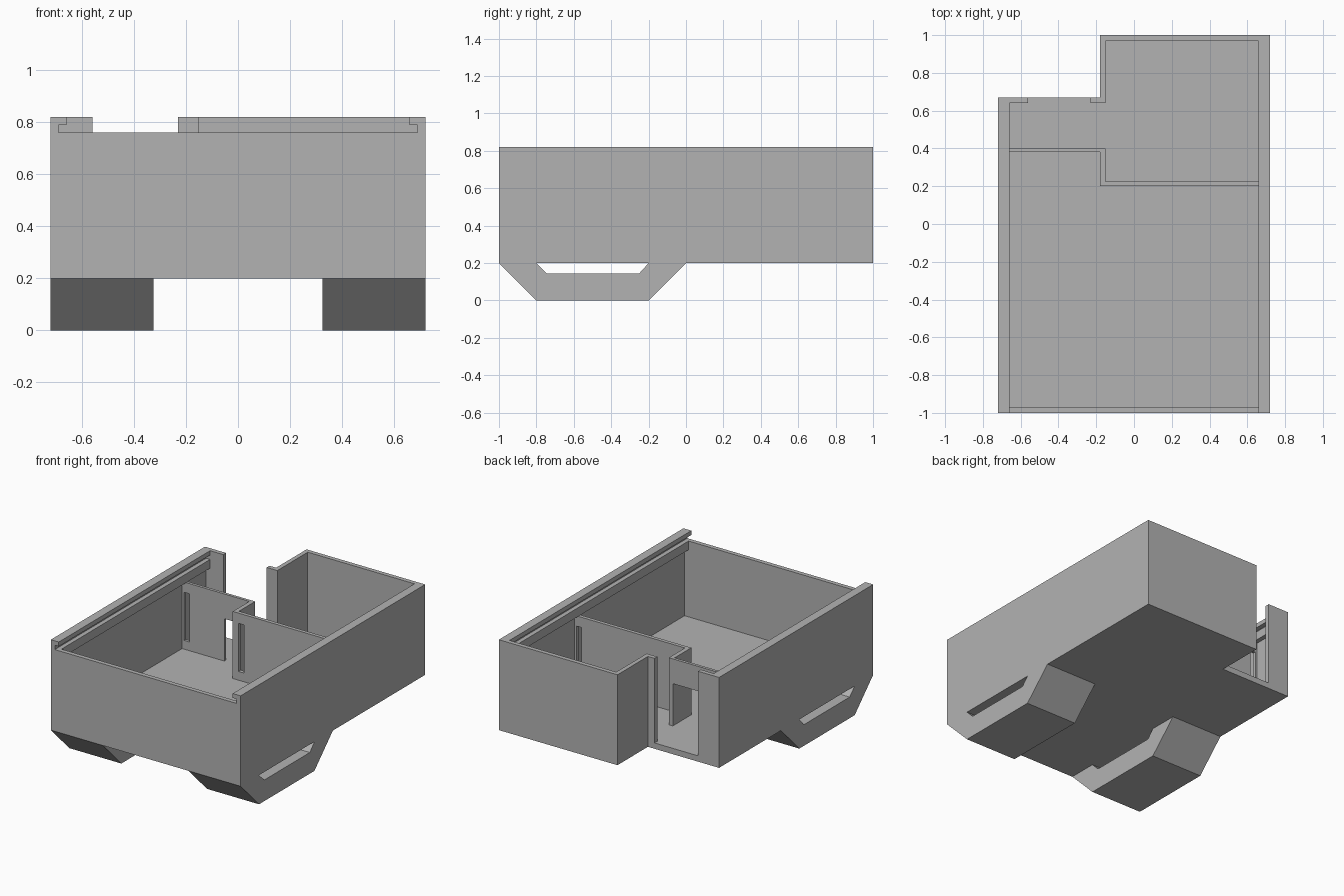
import bpy, bmesh

cube = bpy.data.objects.get("Cube")
if cube:
    bpy.data.objects.remove(cube, do_unlink=True)

grey = bpy.data.materials.new("plain grey")
grey.use_nodes = True
COLOUR = (0.45, 0.45, 0.45, 1)
grey.diffuse_color = COLOUR
grey.node_tree.nodes["Principled BSDF"].inputs["Base Color"].default_value = COLOUR


def prism(name, profile, vector):
    """Extrude a closed planar outline along a vector."""
    bm = bmesh.new()
    face = bm.faces.new([bm.verts.new(p) for p in profile])
    new = bmesh.ops.extrude_face_region(bm, geom=[face])["geom"]
    verts = [g for g in new if isinstance(g, bmesh.types.BMVert)]
    bmesh.ops.translate(bm, verts=verts, vec=vector)
    bmesh.ops.recalc_face_normals(bm, faces=bm.faces)
    mesh = bpy.data.meshes.new(name)
    bm.to_mesh(mesh)
    bm.free()
    mesh.materials.append(grey)
    obj = bpy.data.objects.new(name, mesh)
    bpy.context.collection.objects.link(obj)
    return obj


def box(name, x0, x1, y0, y1, z0, z1):
    outline = [(x0, y0, z0), (x1, y0, z0), (x1, y1, z0), (x0, y1, z0)]
    return prism(name, outline, (0, 0, z1 - z0))


def panel(name, x0, x1, y0, y1, z0, z1, holes):
    """Wall along x, split around holes given as (left, right, low, high)."""
    start = x0
    for left, right, low, high in holes:
        box(name, start, left, y0, y1, z0, z1)
        if low > z0:
            box(name + "_sill", left, right, y0, y1, z0, low)
        if high < z1:
            box(name + "_lintel", left, right, y0, y1, high, z1)
        start = right
    box(name, start, x1, y0, y1, z0, z1)


BASE, FLOOR, RAIL, SLIDE, LIP, TOP = 0.2, 0.24, 0.70, 0.76, 0.79, 0.82
W, T = 0.72, 0.03
STEP_X, STEP_Y = -0.18, 0.67

# Floor plate with the stepped back corner
outline = [(-W, -1), (W, -1), (W, 1), (STEP_X, 1), (STEP_X, STEP_Y), (-W, STEP_Y)]
prism("floor", [(x, y, BASE) for x, y in outline], (0, 0, FLOOR - BASE))

# Side walls with a channel for a sliding lid
for side, s, end in (("left", 1, 1), ("right", -1, STEP_Y)):
    section = [(W, FLOOR), (W, TOP), (W - 2 * T, TOP), (W - 2 * T, LIP),
               (W - T, LIP), (W - T, SLIDE), (W - 2 * T, SLIDE),
               (W - 2 * T, RAIL), (W - T, RAIL), (W - T, FLOOR)]
    prism(side + "_wall", [(s * x, -1, z) for x, z in section], (0, end + 1 - T, 0))

# Front wall is lower so the lid can slide in
box("front_wall", -W + T, W - T, -1, -1 + T, FLOOR, SLIDE)

# Back walls around the step, with the doorway posts
box("back_wall", STEP_X, W, 1 - T, 1, FLOOR, TOP)
box("step_wall", STEP_X, STEP_X + T, STEP_Y - T, 1 - T, FLOOR, TOP)
box("doorway_left_post", -0.23, STEP_X, STEP_Y - T, STEP_Y, FLOOR, TOP)
box("doorway_right_post", -W, -0.56, STEP_Y - T, STEP_Y, FLOOR, TOP)

# Inner partition with narrow slots and a low passage
SLOT = (0.30, 0.63)
panel("partition_right", -W + T, STEP_X + T, 0.38, 0.40, FLOOR, RAIL,
      [(-0.675, -0.635, *SLOT), (-0.37, STEP_X, FLOOR, 0.53)])
box("partition_corner", STEP_X, STEP_X + T, 0.225, 0.38, FLOOR, RAIL)
panel("partition_left", STEP_X, W - T, 0.20, 0.225, FLOOR, RAIL,
      [(-0.135, -0.095, *SLOT), (0.635, 0.675, *SLOT)])

# Feet with a strap opening under the floor
foot = [(-1, BASE), (-0.8, 0), (-0.2, 0), (0, BASE),
        (-0.2, BASE), (-0.25, 0.145), (-0.745, 0.145), (-0.8, BASE)]
for side, s in (("left", 1), ("right", -1)):
    prism(side + "_foot", [(s * 0.325, y, z) for y, z in foot], (s * 0.395, 0, 0))
